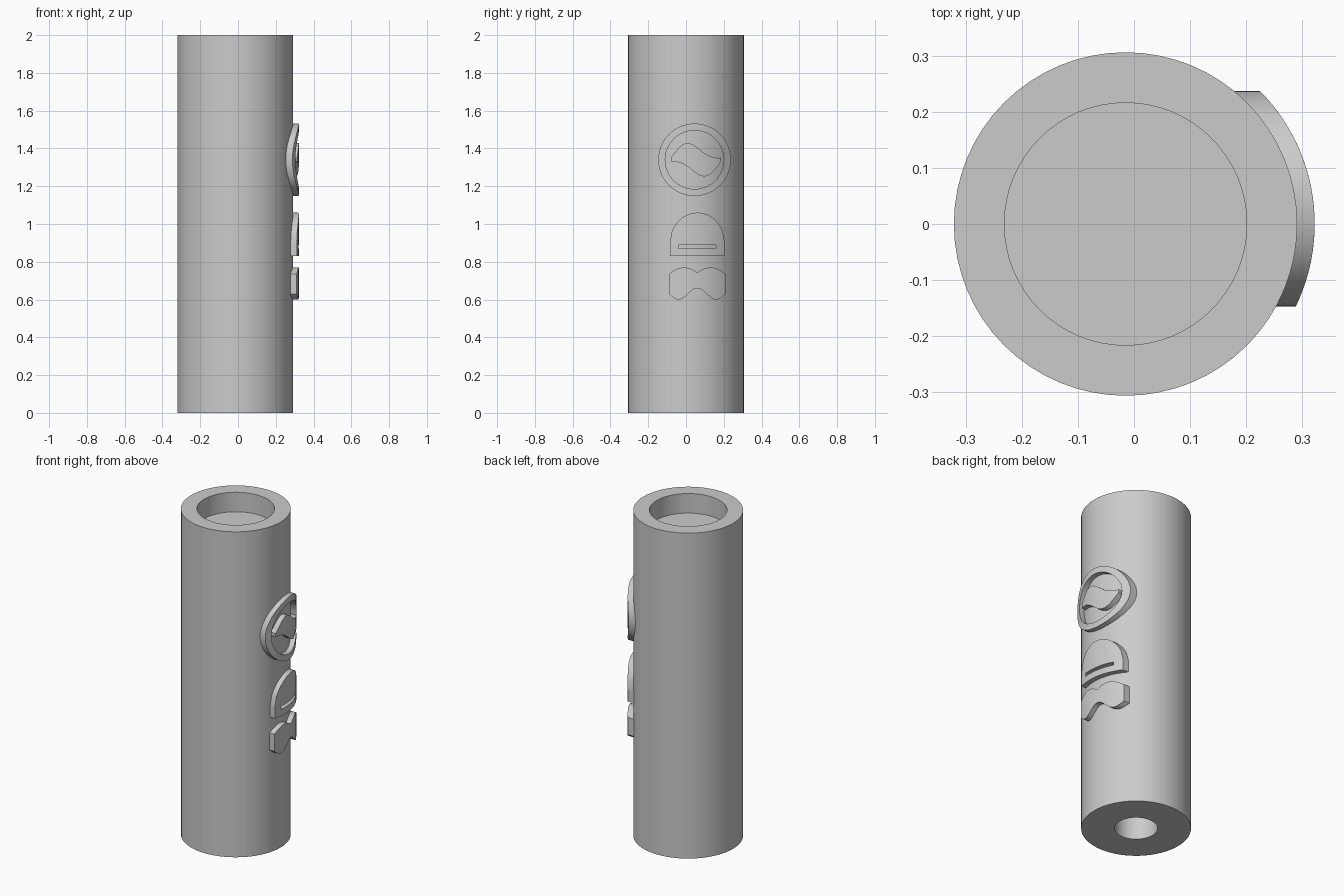
import bpy, bmesh
from math import sin, cos, pi, sqrt, radians
from mathutils import Vector

cube = bpy.data.objects.get("Cube")
if cube:
    bpy.data.objects.remove(cube, do_unlink=True)

AXIS_X = -0.015        # tube axis
TUBE_R = 0.306
RELIEF_R = 0.337       # outer radius of the raised ornaments
ORN_Y = 0.06           # ornament centre line


def finish(bm, name):
    bmesh.ops.remove_doubles(bm, verts=bm.verts, dist=1e-5)
    bmesh.ops.recalc_face_normals(bm, faces=bm.faces)
    mesh = bpy.data.meshes.new(name)
    bm.to_mesh(mesh)
    bm.free()
    obj = bpy.data.objects.new(name, mesh)
    bpy.context.collection.objects.link(obj)
    bpy.ops.object.select_all(action='DESELECT')
    obj.select_set(True)
    bpy.context.view_layer.objects.active = obj
    bpy.ops.object.shade_smooth_by_angle(angle=radians(35))
    return obj


def lathe(name, profile, steps=64):
    bm = bmesh.new()
    verts = [bm.verts.new((AXIS_X + r, 0, z)) for r, z in profile]
    edges = [bm.edges.new(pair) for pair in zip(verts, verts[1:])]
    bmesh.ops.spin(bm, geom=verts + edges, cent=(AXIS_X, 0, 0), axis=(0, 0, 1),
                   angle=2 * pi, steps=steps)
    return finish(bm, name)


def wrap(point, radius):
    """Project a (y, z) point sideways onto the tube."""
    y, z = point
    return Vector((AXIS_X + sqrt(radius ** 2 - y ** 2), y, z))


def relief(name, pairs, closed=False):
    """Raised ribbon between pairs of (y, z) points, curved round the tube."""
    bm = bmesh.new()
    sections = []
    for a, b in pairs:
        sections.append([bm.verts.new(wrap(p, r)) for p, r in
                         ((a, TUBE_R - 0.006), (a, RELIEF_R),
                          (b, RELIEF_R), (b, TUBE_R - 0.006))])
    following = sections[1:] + (sections[:1] if closed else [])
    for s, t in zip(sections, following):
        for i in range(4):
            j = (i + 1) % 4
            bm.faces.new((s[i], s[j], t[j], t[i]))
    if not closed:
        bm.faces.new(sections[0])
        bm.faces.new(sections[-1])
    return finish(bm, name)


def columns(name, y0, y1, low, high, n=24):
    """Raised area between two height functions of u in 0..1."""
    pairs = []
    for i in range(n + 1):
        u = i / n
        y = y0 + (y1 - y0) * u
        pairs.append(((y, low(u)), (y, high(u))))
    return relief(name, pairs)


# Tube with a shallow cup on top and a narrower socket underneath
lathe("tube_body", [(0, 0.15), (0.12, 0.15), (0.12, 0), (TUBE_R, 0),
                    (TUBE_R, 2), (0.216, 2), (0.216, 1.88), (0, 1.88)])

# Round medallion rim
ring_y, ring_z = 0.045, 1.34
rim = []
for i in range(64):
    a = 2 * pi * i / 64
    rim.append(tuple((ring_y + r * cos(a), ring_z + r * sin(a)) for r in (0.155, 0.192)))
relief("medallion_rim", rim, closed=True)


# Flowing crest inside the medallion
def crest_mid(u):
    return ring_z + 0.03 * sin(2 * pi * u)


def crest_half(u):
    return 0.01 + 0.06 * sin(pi * u)


columns("medallion_crest", ring_y - 0.125, ring_y + 0.14,
        lambda u: crest_mid(u) - crest_half(u),
        lambda u: crest_mid(u) + crest_half(u))

# Domed ornament with a slot above its base bar
columns("dome", ORN_Y - 0.145, ORN_Y + 0.145, lambda u: 0.89,
        lambda u: 0.9 + 0.16 * sqrt(max(0, 1 - (2 * u - 1) ** 2)), 32)
columns("dome_base", ORN_Y - 0.145, ORN_Y + 0.145, lambda u: 0.83, lambda u: 0.87)
for side, label in ((-1, "right"), (1, "left")):
    columns("dome_leg_" + label, ORN_Y + side * 0.1, ORN_Y + side * 0.145,
            lambda u: 0.865, lambda u: 0.895, 6)

    # Paired curling leaves below the dome
    columns("leaf_" + label, ORN_Y, ORN_Y + side * 0.15,
            lambda u: 0.66 - 0.06 * sin(pi * u * 0.75) ** 2,
            lambda u: 0.72 + 0.05 * sin(pi * (0.15 + 0.75 * u)))
